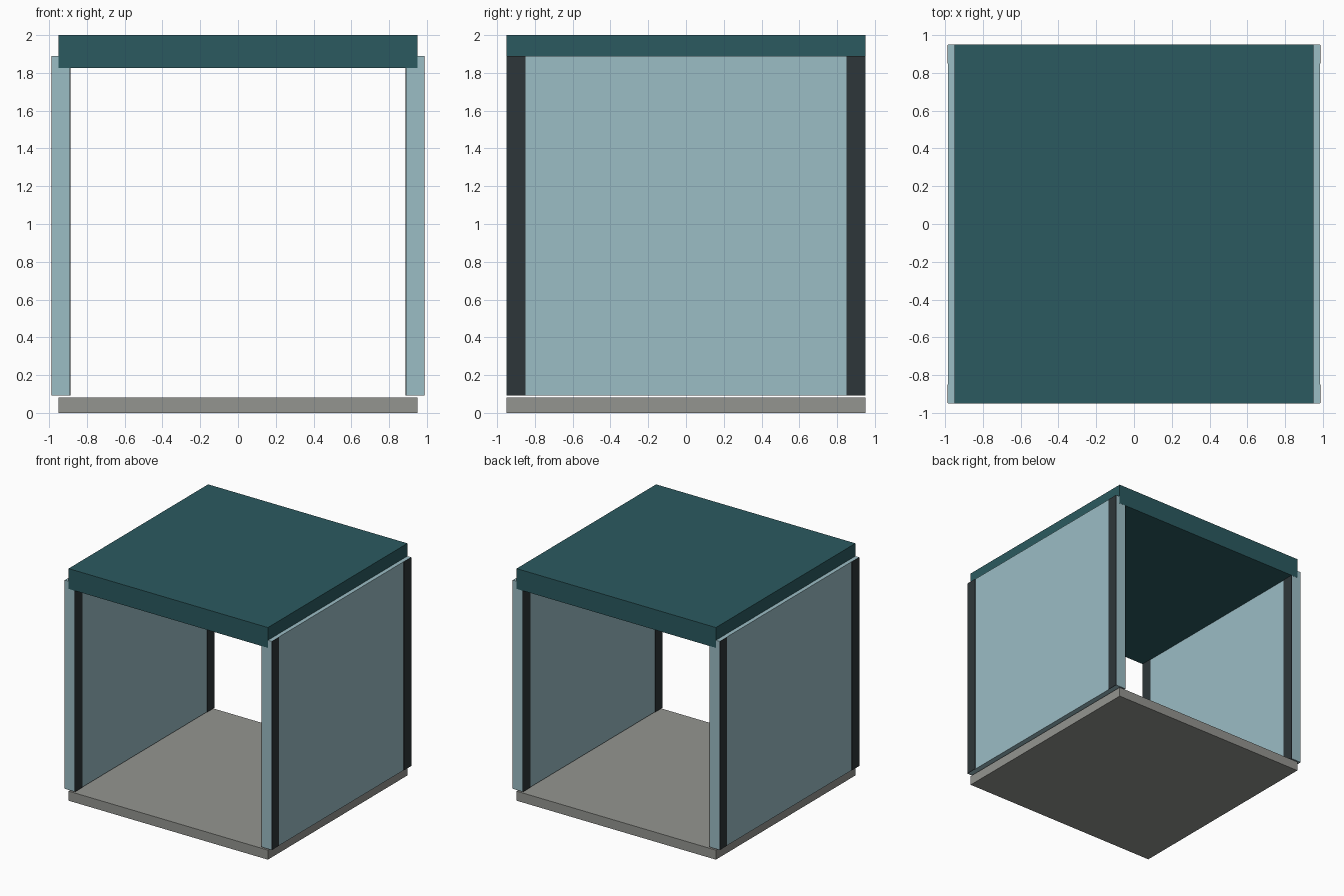
import bpy

if "Cube" in bpy.data.objects:
    bpy.data.objects.remove(bpy.data.objects["Cube"])


def material(name, rgb):
    m = bpy.data.materials.new(name)
    m.diffuse_color = (*rgb, 1)
    m.use_nodes = True
    m.node_tree.nodes["Principled BSDF"].inputs["Base Color"].default_value = m.diffuse_color
    return m


TEAL = material("teal_roof", (0.024, 0.102, 0.117))
GLASS = material("pale_glass", (0.33, 0.51, 0.56))
DARK = material("dark_frame", (0.027, 0.037, 0.041))
STONE = material("grey_floor", (0.296, 0.30, 0.28))


def box(name, lo, hi, mat):
    """Axis-aligned box between two corners."""
    bpy.ops.mesh.primitive_cube_add(
        size=1, location=[(a + b) / 2 for a, b in zip(lo, hi)])
    ob = bpy.context.object
    ob.scale = [b - a for a, b in zip(lo, hi)]
    bpy.ops.object.transform_apply(location=False, rotation=False, scale=True)
    ob.name = name
    ob.data.materials.append(mat)
    return ob


# Floor and roof slabs
box("floor", (-0.95, -0.95, 0), (0.95, 0.95, 0.082), STONE)
box("roof", (-0.95, -0.95, 1.825), (0.95, 0.95, 2.0), TEAL)

# Side walls: a thick glass panel with slightly proud posts at each end
for side, sx in (("left", -1), ("right", 1)):
    x0, x1 = sorted((sx * 0.892, sx * 0.985))
    box(side + "_glass_panel", (x0, -0.949, 0.092), (x1, 0.949, 1.89), GLASS)
    x0, x1 = sorted((sx * 0.888, sx * 0.988))
    for end, sy in (("front", -1), ("back", 1)):
        y0, y1 = sorted((sy * 0.85, sy * 0.9485))
        box(f"{side}_{end}_post", (x0, y0, 0.0925), (x1, y1, 1.8895), DARK)
